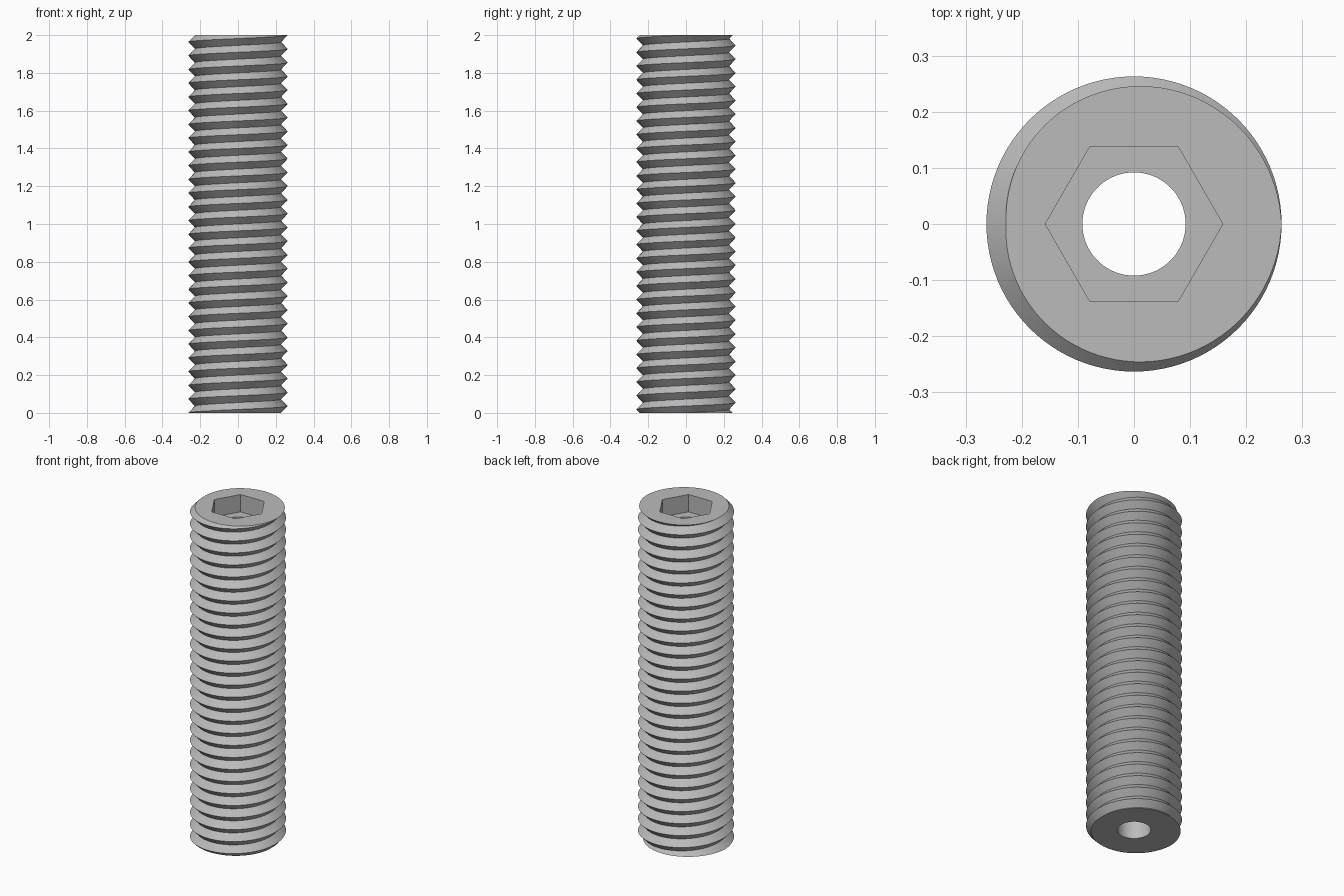
import bpy, bmesh
from math import pi, cos, sin, floor

cube = bpy.data.objects.get("Cube")
if cube:
    bpy.data.objects.remove(cube, do_unlink=True)

SEGMENTS = 96
HEIGHT, TURNS = 2.0, 27.5
PITCH = HEIGHT / TURNS
ROOT, CREST = 0.228, 0.263
BORE, HEX_APOTHEM, SOCKET_DEPTH = 0.092, 0.137, 0.105

steel = bpy.data.materials.new("grey steel")
steel.use_nodes = True
colour = (0.5, 0.5, 0.5, 1)
steel.diffuse_color = colour
steel.node_tree.nodes["Principled BSDF"].inputs["Base Color"].default_value = colour


def polar(radius, j, z):
    a = 2 * pi * j / SEGMENTS
    return (radius * cos(a), radius * sin(a), z)


def thread_radius(j, z):
    # Sharp V thread, right-handed
    phase = z / PITCH - j / SEGMENTS
    phase -= floor(phase)
    return ROOT + (CREST - ROOT) * (1 - abs(2 * phase - 1))


def hex_radius(j):
    sector = SEGMENTS // 6
    return HEX_APOTHEM / cos(2 * pi * (j % sector) / SEGMENTS - pi / 6)


def column(j):
    # Outside, from bottom to top, along alternating root and crest helices
    points = []
    for k in range(-2, int(2 * TURNS) + 1):
        z = min(max(PITCH * (k / 2 + j / SEGMENTS), 0), HEIGHT)
        points.append(polar(thread_radius(j, z), j, z))
    points.append(polar(thread_radius(j, HEIGHT), j, HEIGHT))
    # Hex socket, its floor, and the through bore
    floor_z = HEIGHT - SOCKET_DEPTH
    points.append(polar(hex_radius(j), j, HEIGHT))
    points.append(polar(hex_radius(j), j, floor_z))
    points.append(polar(BORE, j, floor_z))
    points.append(polar(BORE, j, 0))
    # Bottom face back to the thread
    points.append(polar(thread_radius(j, 0), j, 0))
    return points


# Sweep the section around the axis, then weld the seam and thread run-outs
bm = bmesh.new()
columns = [[bm.verts.new(p) for p in column(j)] for j in range(SEGMENTS + 1)]
for a, b in zip(columns, columns[1:]):
    for i in range(len(a) - 1):
        bm.faces.new((a[i], b[i], b[i + 1], a[i + 1]))
bmesh.ops.remove_doubles(bm, verts=bm.verts, dist=1e-5)
bmesh.ops.recalc_face_normals(bm, faces=bm.faces)

mesh = bpy.data.meshes.new("threaded_set_screw")
bm.to_mesh(mesh)
bm.free()
mesh.materials.append(steel)
screw = bpy.data.objects.new("threaded_set_screw", mesh)
bpy.context.collection.objects.link(screw)

# Smooth flanks with crisp crests, roots and socket edges
bpy.ops.object.select_all(action="DESELECT")
screw.select_set(True)
bpy.context.view_layer.objects.active = screw
bpy.ops.object.shade_smooth_by_angle(angle=pi / 6)
